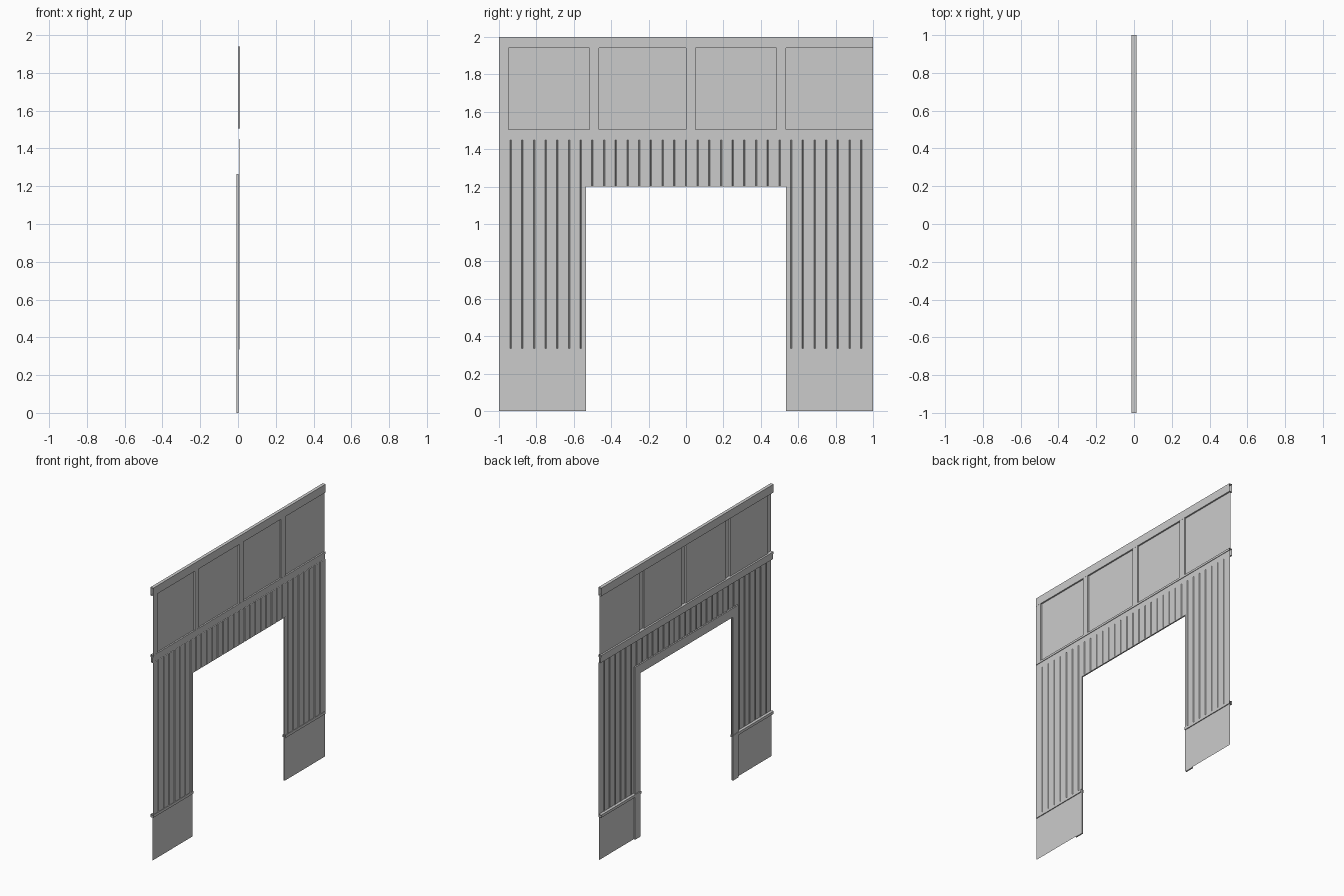
import bpy
import bmesh

cube = bpy.data.objects.get("Cube")
if cube:
    bpy.data.objects.remove(cube)

# Single flat colour
GREY = (0.6, 0.6, 0.6, 1)
mat = bpy.data.materials.new("light_grey")
mat.use_nodes = True
mat.diffuse_color = GREY
mat.node_tree.nodes["Principled BSDF"].inputs["Base Color"].default_value = GREY

DOOR = 0.535      # half width of the opening
DOOR_TOP = 1.2


def extrude(name, points, offset, closed=False, capped=False):
    """Sweep a 3D polyline along an offset; optionally close and cap it."""
    bm = bmesh.new()
    a = [bm.verts.new(p) for p in points]
    b = [bm.verts.new([c + d for c, d in zip(p, offset)]) for p in points]
    count = len(points)
    for i in range(count if closed else count - 1):
        j = (i + 1) % count
        bm.faces.new((a[i], a[j], b[j], b[i]))
    if capped:
        bm.faces.new(a)
        bm.faces.new(b)
        bmesh.ops.recalc_face_normals(bm, faces=bm.faces)
    mesh = bpy.data.meshes.new(name)
    bm.to_mesh(mesh)
    bm.free()
    mesh.materials.append(mat)
    obj = bpy.data.objects.new(name, mesh)
    bpy.context.collection.objects.link(obj)
    return obj


def sheet(name, profile, z0, z1):
    """Thin upright sheet from a plan profile of (y, x) points."""
    return extrude(name, [(x, y, z0) for y, x in profile], (0, 0, z1 - z0))


def trim(name, profile, y0, y1):
    """Moulding from an (x, z) section, open at its ends."""
    return extrude(name, [(x, y0, z) for x, z in profile], (0, y1 - y0, 0), closed=True)


def box_section(half, z0, z1):
    return [(-half, z0), (half, z0), (half, z1), (-half, z1)]


def plank_profile(y0, y1, pitch=0.0625, half=0.004):
    """Flat boards separated by narrow V grooves."""
    face, groove = 0.009, 0.004
    pts = [(y0, face)]
    for i in range(-15, 16):
        y = i * pitch
        if y0 + half < y < y1 - half:
            pts += [(y - half, face), (y, groove), (y + half, face)]
    return pts + [(y1, face)]


# Grooved boards beside and above the opening
sheet("right_planks", plank_profile(-1, -DOOR), 0.335, 1.45)
sheet("left_planks", plank_profile(DOOR, 1), 0.335, 1.45)
sheet("lintel_planks", plank_profile(-DOOR, DOOR), DOOR_TOP, 1.45)

# Plain plinths and their cap mouldings
for side, y0, y1 in (("right", -1, -DOOR), ("left", DOOR, 1)):
    sheet(side + "_plinth", [(y0, 0.006), (y1, 0.006)], 0, 0.315)
    trim(side + "_plinth_cap", box_section(0.012, 0.315, 0.335), y0, y1)

# Upper wall with stepped vertical battens
upper = []
for y in (-1, -0.515, 0, 0.485):
    if y > -1:
        upper.append((y, 0.001))
    upper += [(y, 0.011), (y + 0.05, 0.011), (y + 0.05, 0.001)]
upper.append((1, 0.001))
sheet("upper_wall", upper, 1.505, 1.94)

# Ledge between the walls, and the top cornice
ledge = [(-0.008, 1.45), (0.008, 1.45), (0.008, 1.49), (0.012, 1.49),
         (0.012, 1.505), (-0.012, 1.505), (-0.012, 1.49), (-0.008, 1.49)]
trim("middle_ledge", ledge, -1, 1)
trim("cornice", box_section(0.012, 1.94, 2), -1, 1)

# Door surround on the rear face
outer, top = DOOR + 0.065, DOOR_TOP + 0.065
outline = [(-outer, 0), (-outer, top), (outer, top), (outer, 0),
           (DOOR, 0), (DOOR, DOOR_TOP), (-DOOR, DOOR_TOP), (-DOOR, 0)]
extrude("door_surround", [(-0.007, y, z) for y, z in outline],
        (0.01, 0, 0), closed=True, capped=True)
